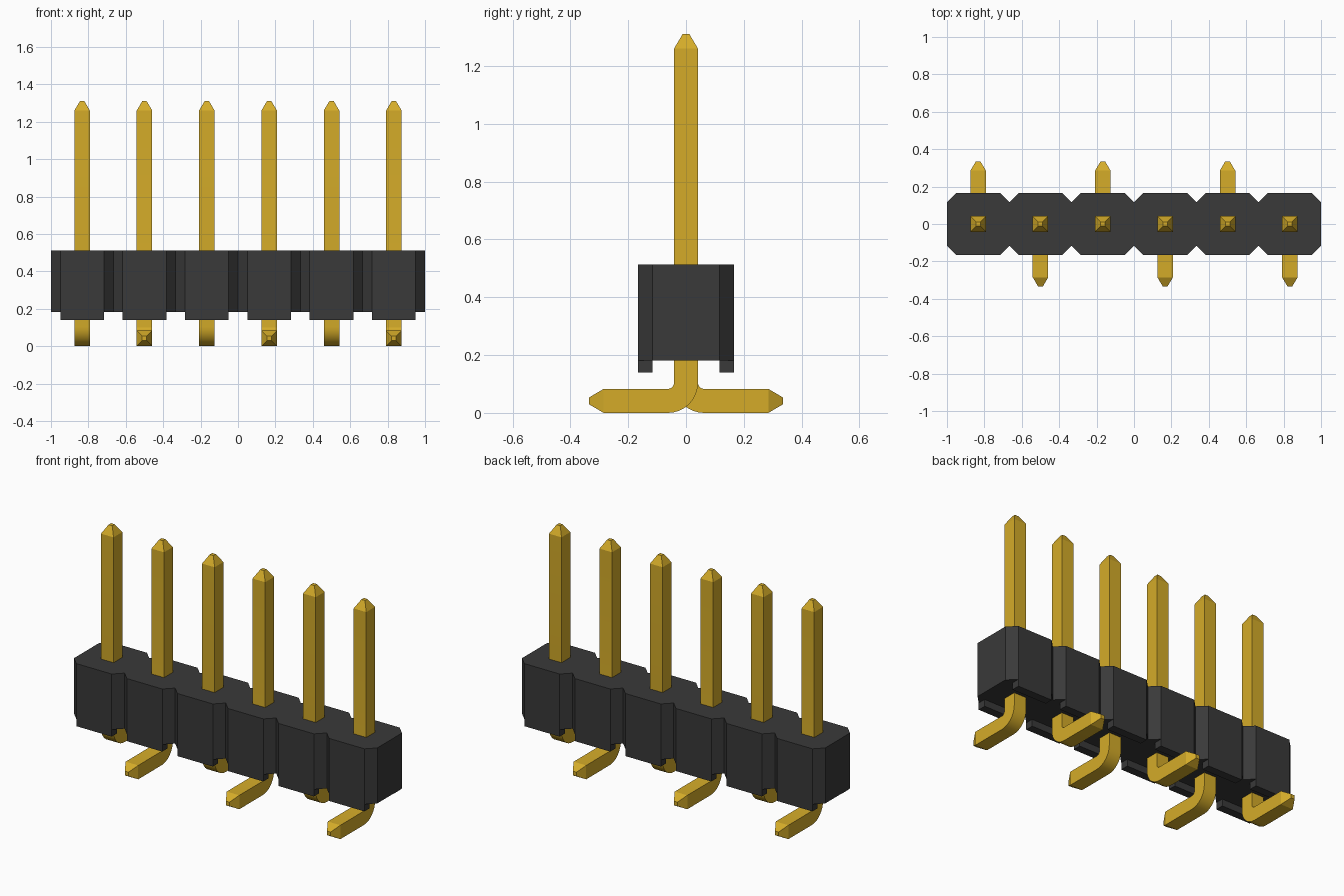
import bpy, bmesh, math
from mathutils import Vector

cube = bpy.data.objects.get("Cube")
if cube:
    bpy.data.objects.remove(cube)

COUNT = 6
PITCH = 2 / COUNT
HALF = 0.0415              # half thickness of a pin
DEPTH, CHAMFER = 0.166, 0.05
BASE, TOP = 0.182, 0.513   # housing bottom and top


def material(name, rgb):
    m = bpy.data.materials.new(name)
    m.use_nodes = True
    m.diffuse_color = (*rgb, 1)
    bsdf = m.node_tree.nodes["Principled BSDF"]
    bsdf.inputs["Base Color"].default_value = (*rgb, 1)
    return m


gold = material("gold", (0.66, 0.41, 0.022))
black = material("black plastic", (0.041, 0.041, 0.041))


def make_object(name, bm, mat):
    bmesh.ops.recalc_face_normals(bm, faces=bm.faces)
    me = bpy.data.meshes.new(name)
    bm.to_mesh(me)
    bm.free()
    me.materials.append(mat)
    ob = bpy.data.objects.new(name, me)
    bpy.context.collection.objects.link(ob)
    return ob


def prism(bm, outline, z0, z1):
    face = bm.faces.new([bm.verts.new((x, y, z0)) for x, y in outline])
    ext = bmesh.ops.extrude_face_region(bm, geom=[face], use_keep_orig=True)
    verts = [g for g in ext["geom"] if isinstance(g, bmesh.types.BMVert)]
    bmesh.ops.translate(bm, verts=verts, vec=(0, 0, z1 - z0))


centres = [-1 + PITCH * (i + 0.5) for i in range(COUNT)]
flat = PITCH / 2 - CHAMFER

# Housing: a row of joined octagons with V notches between them
front = [(-1, -DEPTH + CHAMFER)]
for x in centres:
    front += [(x - flat, -DEPTH), (x + flat, -DEPTH),
              (x + PITCH / 2, -DEPTH + CHAMFER)]
outline = front + [(-x, -y) for x, y in front]
bm = bmesh.new()
prism(bm, outline, BASE, TOP)
make_object("housing", bm, black)

# Standoff blocks below the front and back edges
bm = bmesh.new()
for x in centres:
    for side in (-1, 1):
        y0, y1 = sorted((side * DEPTH, side * (DEPTH - CHAMFER)))
        prism(bm, [(x - flat, y0), (x + flat, y0),
                   (x + flat, y1), (x - flat, y1)], 0.14, BASE)
make_object("standoffs", bm, black)


# Pins: square section swept down, round the bend and out along the foot
def make_pin(name, x, side):
    bend = 0.0625          # centre-line bend radius
    cz = HALF + bend
    tip = 0.012
    sections = [(0, 1.31, 0, tip), (0, 1.26, 0, HALF)]
    for k in range(9):
        a = math.pi / 2 * k / 8
        sections.append((bend * (1 - math.cos(a)), cz - bend * math.sin(a), a, HALF))
    sections += [(0.285, HALF, math.pi / 2, HALF), (0.335, HALF, math.pi / 2, tip)]
    bm = bmesh.new()
    rings = []
    for y, z, a, h in sections:
        across = Vector((0, side * math.cos(a), math.sin(a)))
        centre = Vector((x, side * y, z))
        rings.append([bm.verts.new(centre + Vector((u * h, 0, 0)) + across * v * h)
                      for u, v in ((-1, -1), (1, -1), (1, 1), (-1, 1))])
    for r, s in zip(rings, rings[1:]):
        for k in range(4):
            n = (k + 1) % 4
            bm.faces.new((r[k], r[n], s[n], s[k]))
    bm.faces.new(rings[0])
    bm.faces.new(rings[-1])
    return make_object(name, bm, gold)


pins = [make_pin(f"pin_{i + 1}", x, 1 if i % 2 == 0 else -1)
        for i, x in enumerate(centres)]

# Smooth only the bends
bpy.ops.object.select_all(action="DESELECT")
for p in pins:
    p.select_set(True)
bpy.context.view_layer.objects.active = pins[0]
bpy.ops.object.shade_smooth_by_angle(angle=math.radians(20))
